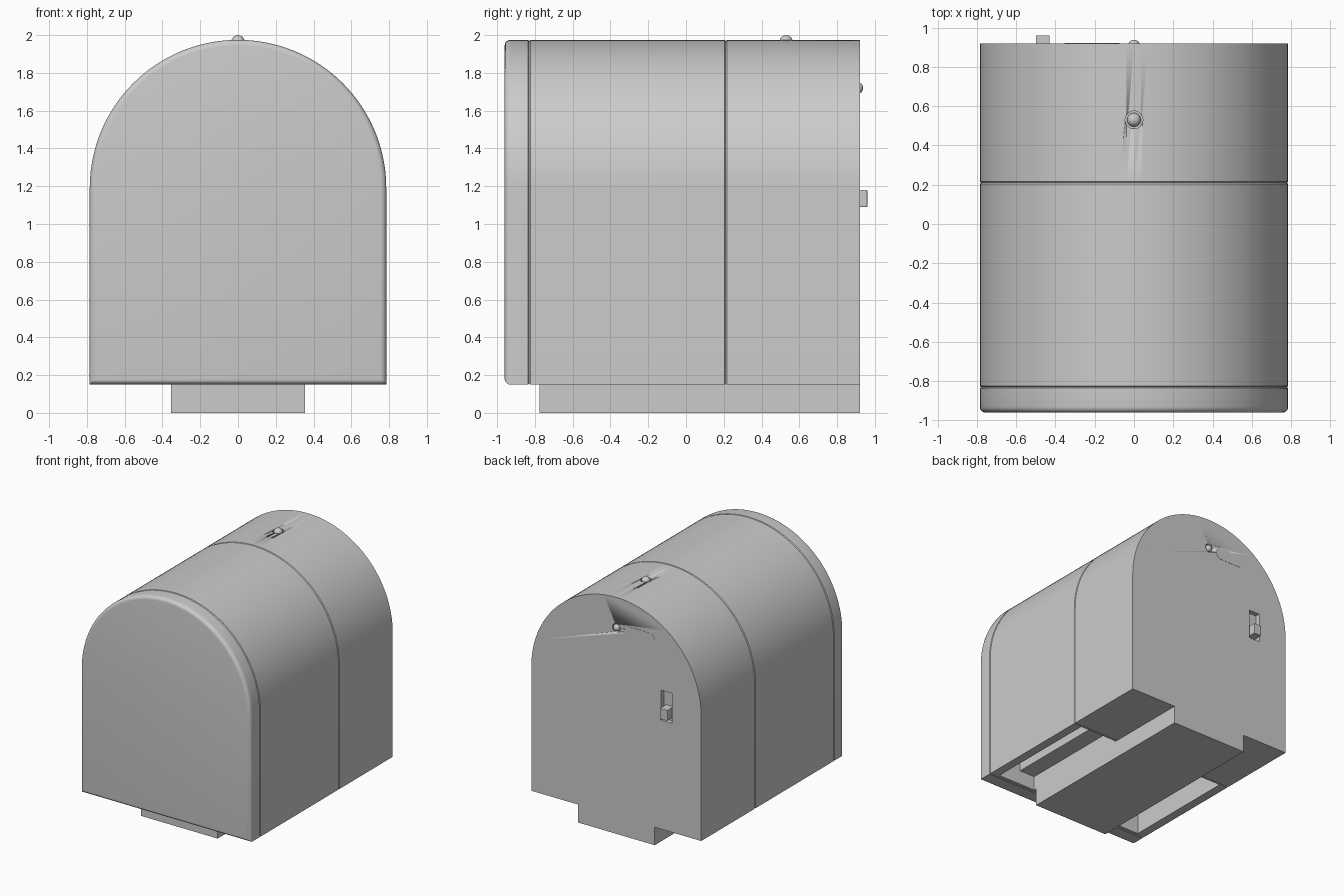
import bpy, bmesh, math
from mathutils import Matrix

if "Cube" in bpy.data.objects:
    bpy.data.objects.remove(bpy.data.objects["Cube"])


def finish(bm, name, smooth=False):
    bmesh.ops.recalc_face_normals(bm, faces=bm.faces[:])
    mesh = bpy.data.meshes.new(name)
    bm.to_mesh(mesh)
    bm.free()
    ob = bpy.data.objects.new(name, mesh)
    bpy.context.collection.objects.link(ob)
    bpy.ops.object.select_all(action='DESELECT')
    ob.select_set(True)
    bpy.context.view_layer.objects.active = ob
    if smooth:
        bpy.ops.object.shade_smooth_by_angle(angle=math.radians(30))
    return ob


def box(name, x0, x1, y0, y1, z0, z1, bevel=0):
    bm = bmesh.new()
    bmesh.ops.create_cube(bm, size=1)
    for v in bm.verts:
        v.co = (((x0 + x1) + 2 * v.co.x * (x1 - x0)) / 2,
                ((y0 + y1) + 2 * v.co.y * (y1 - y0)) / 2,
                ((z0 + z1) + 2 * v.co.z * (z1 - z0)) / 2)
    if bevel:
        bmesh.ops.bevel(bm, geom=bm.edges[:], offset=bevel, segments=2, affect='EDGES', profile=0.5)
    return finish(bm, name)


def extrude_profile(name, pts, y0, y1, front=0, back=0, segs=1):
    """Extrude an x-z outline along y and round the front and back rims."""
    bm = bmesh.new()
    face = bm.faces.new([bm.verts.new((x, y0, z)) for x, z in pts])
    new = bmesh.ops.extrude_face_region(bm, geom=[face])['geom']
    moved = [v for v in new if isinstance(v, bmesh.types.BMVert)]
    bmesh.ops.translate(bm, verts=moved, vec=(0, y1 - y0, 0))
    for y, width, n in ((y0, front, segs), (y1, back, 1)):
        if width:
            rim = [e for e in bm.edges if all(abs(v.co.y - y) < 1e-5 for v in e.verts)]
            bmesh.ops.bevel(bm, geom=rim, offset=width, segments=n, affect='EDGES', profile=0.5)
    return finish(bm, name, True)


def dome(name, loc, radius, scale=(1, 1, 1)):
    bm = bmesh.new()
    bmesh.ops.create_uvsphere(bm, u_segments=24, v_segments=12, radius=radius,
                              matrix=Matrix.Translation(loc) @ Matrix.Diagonal((*scale, 1)))
    return finish(bm, name, True)


def cylinder(name, loc, radius, depth, rot=None):
    bm = bmesh.new()
    m = Matrix.Translation(loc)
    if rot:
        m = m @ rot
    bmesh.ops.create_cone(bm, cap_ends=True, segments=32, radius1=radius, radius2=radius,
                          depth=depth, matrix=m)
    return finish(bm, name, True)


def cut(target, cutter):
    mod = target.modifiers.new("cut", 'BOOLEAN')
    mod.operation = 'DIFFERENCE'
    mod.solver = 'EXACT'
    mod.object = cutter
    bpy.ops.object.select_all(action='DESELECT')
    target.select_set(True)
    bpy.context.view_layer.objects.active = target
    bpy.ops.object.modifier_apply(modifier=mod.name)
    bpy.data.objects.remove(cutter)


# Arched outline shared by the three housing sections
R, BASE, SPRING = 0.785, 0.15, 1.19
N = 64
arch = [(-R, BASE), (R, BASE)]
arch += [(R * math.cos(math.pi * i / N), SPRING + R * math.sin(math.pi * i / N)) for i in range(N + 1)]

front_cap = extrude_profile("front_cap", arch, -0.96, -0.83, 0.03, 0.006, 5)
main_shell = extrude_profile("main_shell", arch, -0.83, 0.21, 0.006, 0.006)
rear_housing = extrude_profile("rear_housing", arch, 0.21, 0.92, 0.006)

# Open pocket under the main shell, with its inner core
cut(main_shell, box("pocket_cutter", -0.71, 0.71, -0.80, 0.20, 0.0, 0.60))
box("inner_core", -0.50, 0.50, -0.80, 0.20, 0.27, 0.60)
box("foot_riser", -0.355, 0.355, -0.80, 0.20, 0.15, 0.27)

# Foot block
box("foot", -0.355, 0.355, -0.775, 0.92, 0.0, 0.15)

# Top button in a round recess
cut(rear_housing, cylinder("top_cutter", (0, 0.53, 1.98), 0.045, 0.05))
dome("top_button", (0, 0.53, 1.965), 0.035)

# Rear button in a round recess
turn = Matrix.Rotation(math.pi / 2, 4, 'X')
cut(rear_housing, cylinder("rear_cutter", (0, 0.92, 1.72), 0.036, 0.04, turn))
dome("rear_button", (0, 0.915, 1.72), 0.028, (1, 0.8, 1))

# Slide switch: recess and knob
cut(rear_housing, box("switch_cutter", -0.515, -0.415, 0.88, 0.96, 1.06, 1.31))
box("switch_knob", -0.50, -0.43, 0.87, 0.96, 1.09, 1.18, 0.004)

# Rounded flush window beside the rear button
pill = []
for i in range(26):
    side = 1 if i < 13 else -1
    a = math.radians(-90 + 15 * (i if i < 13 else i - 1))
    pill.append((-0.215 + side * 0.09 + 0.05 * math.cos(a), 1.71 + 0.05 * math.sin(a)))
extrude_profile("rear_window", pill, 0.90, 0.922)
